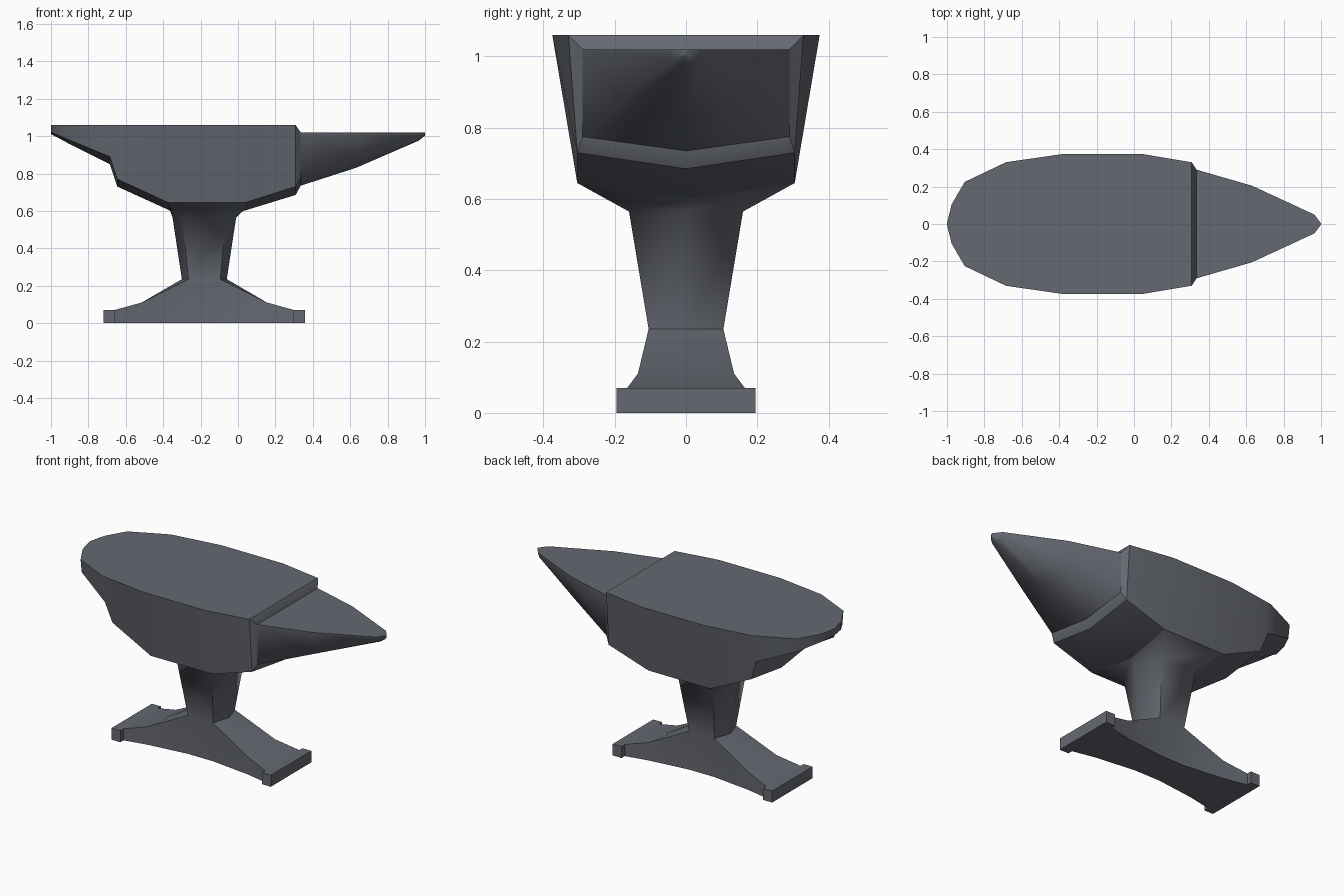
import bpy, bmesh, math

if "Cube" in bpy.data.objects:
    bpy.data.objects.remove(bpy.data.objects["Cube"])

steel = bpy.data.materials.new("dark grey steel")
steel.diffuse_color = (0.13, 0.14, 0.165, 1)
steel.use_nodes = True
steel.node_tree.nodes["Principled BSDF"].inputs["Base Color"].default_value = steel.diffuse_color


def loft(bm, rings, cap_start=True, cap_end=True):
    """Skin a list of closed rings that share one point count."""
    vs = [[bm.verts.new(p) for p in r] for r in rings]
    n = len(vs[0])
    for a, b in zip(vs, vs[1:]):
        for i in range(n):
            j = (i + 1) % n
            bm.faces.new((a[i], a[j], b[j], b[i]))
    if cap_start:
        bm.faces.new(vs[0][::-1])
    if cap_end:
        bm.faces.new(vs[-1])


def finish(name, bm, angle):
    bmesh.ops.remove_doubles(bm, verts=bm.verts, dist=0.0005)
    bmesh.ops.recalc_face_normals(bm, faces=bm.faces)
    me = bpy.data.meshes.new(name)
    bm.to_mesh(me)
    bm.free()
    me.materials.append(steel)
    ob = bpy.data.objects.new(name, me)
    bpy.context.collection.objects.link(ob)
    bpy.ops.object.select_all(action='DESELECT')
    ob.select_set(True)
    bpy.context.view_layer.objects.active = ob
    bpy.ops.object.shade_smooth_by_angle(angle=math.radians(angle))
    return ob


def keel(x, top, w_top, w_bot, z_side, z_mid, x_mid=None):
    """Section with flat top and shallow V bottom."""
    xm = x if x_mid is None else x_mid
    return [(x, -w_top, top), (x, -w_bot, z_side), (xm, 0, z_mid),
            (x, w_bot, z_side), (x, w_top, top)]


# body with rounded heel and the bevelled collar before the horn
bm = bmesh.new()
T = 1.06
loft(bm, [
    keel(-1.0, T, 0.003, 0.003, 1.02, 1.01),
    keel(-0.975, T, 0.105, 0.10, 1.01, 0.998),
    keel(-0.905, T, 0.225, 0.215, 0.98, 0.96),
    keel(-0.685, T, 0.33, 0.305, 0.89, 0.85),
    keel(-0.645, T, 0.336, 0.29, 0.77, 0.73),
    keel(-0.375, T, 0.375, 0.305, 0.645, 0.60, -0.36),
    keel(0.04, T, 0.375, 0.305, 0.645, 0.60, 0.03),
    keel(0.308, T, 0.33, 0.305, 0.73, 0.685),
    keel(0.335, 1.02, 0.29, 0.29, 0.775, 0.735),
])
finish("anvil_body", bm, 36)

# horn
bm = bmesh.new()
H = 1.02
loft(bm, [
    keel(0.335, H, 0.29, 0.29, 0.775, 0.735),
    keel(0.63, H, 0.205, 0.175, 0.875, 0.83),
    keel(0.965, H, 0.05, 0.038, 0.988, 0.975),
    keel(1.0, H, 0.003, 0.003, 1.008, 1.002),
])
finish("horn", bm, 84)

# waist and flared foot in one skin
CX = -0.18


def hexagon(z, z_mid, x_side, x_mid, w, cx=CX):
    return [(cx - x_side, -w, z), (cx + x_side, -w, z), (cx + x_mid, 0, z_mid),
            (cx + x_side, w, z), (cx - x_side, w, z), (cx - x_mid, 0, z_mid)]


def foot(d, w, z, d_mid):
    x = CX + d
    return [(x, -w, 0), (x, -w, z), (CX + d_mid, 0, z), (x, w, z), (x, w, 0)]


bm = bmesh.new()
half = [(0.48, 0.165, 0.07, 0.48), (0.335, 0.135, 0.11, 0.335),
        (0.085, 0.105, 0.235, 0.12)]
loft(bm, [foot(-d, w, z, -m) for d, w, z, m in half]
     + [foot(d, w, z, m) for d, w, z, m in half[::-1]])
hidden = [f for f in bm.faces if all(abs(v.co.z - 0.235) < 1e-4 for v in f.verts)]
bmesh.ops.delete(bm, geom=hidden, context='FACES_ONLY')
loft(bm, [
    hexagon(0.235, 0.235, 0.085, 0.12, 0.105),
    hexagon(0.565, 0.565, 0.118, 0.17, 0.16),
    hexagon(0.645, 0.60, 0.2075, 0.195, 0.305, -0.1675),
], False, False)
finish("waist_and_foot", bm, 60)

# end blocks of the foot
for side, name in ((-1, "foot_block_left"), (1, "foot_block_right")):
    bm = bmesh.new()
    bmesh.ops.create_cube(bm, size=1)
    for v in bm.verts:
        v.co.x = v.co.x * 0.06 + CX + side * 0.508
        v.co.y *= 0.39
        v.co.z = (v.co.z + 0.5) * 0.07
    finish(name, bm, 30)
